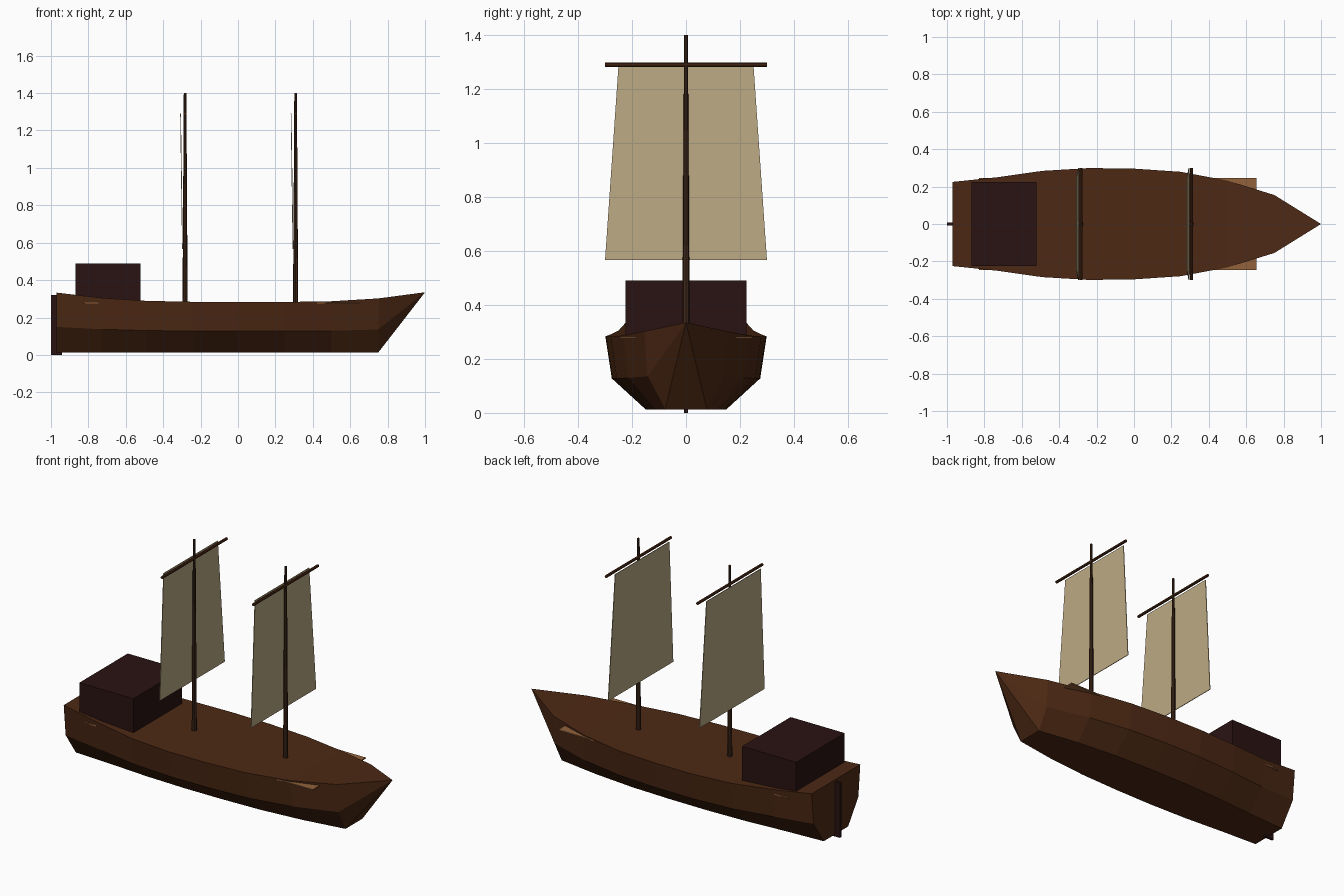
import bpy, bmesh, math

if "Cube" in bpy.data.objects:
    bpy.data.objects.remove(bpy.data.objects["Cube"])

def material(name, rgb):
    m = bpy.data.materials.new(name)
    m.diffuse_color = (*rgb, 1)
    m.use_nodes = True
    m.node_tree.nodes["Principled BSDF"].inputs["Base Color"].default_value = m.diffuse_color
    return m

HULL = material("hull brown", (0.074, 0.022, 0.007))
MAST = material("mast brown", (0.050, 0.020, 0.009))
DARK = material("dark red brown", (0.023, 0.006, 0.006))
RAIL = material("light wood", (0.29, 0.12, 0.045))
SAIL = material("sail canvas", (0.50, 0.40, 0.23))

def finish(bm, name, mat):
    bmesh.ops.recalc_face_normals(bm, faces=bm.faces)
    me = bpy.data.meshes.new(name)
    bm.to_mesh(me)
    bm.free()
    me.materials.append(mat)
    ob = bpy.data.objects.new(name, me)
    bpy.context.collection.objects.link(ob)
    return ob

def box(name, mat, lo, hi):
    bm = bmesh.new()
    bmesh.ops.create_cube(bm, size=1)
    for v in bm.verts:
        v.co = [(a + b) / 2 + c * (b - a) for a, b, c in zip(lo, hi, v.co)]
    return finish(bm, name, mat)

def pole(name, mat, loc, r1, r2, length, rot=(0, 0, 0)):
    bpy.ops.mesh.primitive_cone_add(vertices=8, radius1=r1, radius2=r2,
                                    depth=length, location=loc, rotation=rot)
    ob = bpy.context.object
    ob.name = name
    ob.data.materials.append(mat)
    return ob

# Hull: stations of (x, half width, deck height), lofted to a pointed bow
stations = [(-0.97, 0.225, 0.333), (-0.73, 0.25, 0.305), (-0.49, 0.284, 0.289),
            (-0.24, 0.299, 0.284), (0.0, 0.296, 0.283), (0.25, 0.279, 0.283),
            (0.5, 0.232, 0.287), (0.75, 0.155, 0.302)]
bm = bmesh.new()
rings = []
for x, w, z in stations:
    half = [(w, z), (w * 0.92, z * 0.45), (w * 0.5, 0.013)]
    pts = half + [(-y, h) for y, h in reversed(half)]
    rings.append([bm.verts.new((x, y, h)) for y, h in pts])
for a, b in zip(rings, rings[1:]):
    for i in range(6):
        j = (i + 1) % 6
        bm.faces.new((a[i], a[j], b[j], b[i]))
bm.faces.new(rings[0])
tip = bm.verts.new((1.0, 0, 0.335))
for i in range(6):
    bm.faces.new((rings[-1][i], rings[-1][(i + 1) % 6], tip))
finish(bm, "hull", HULL)

# Stern cabin and rudder
box("cabin", DARK, (-0.87, -0.224, 0.28), (-0.52, 0.224, 0.49))
box("rudder", DARK, (-1.0, -0.007, 0.0), (-0.94, 0.007, 0.32))

# Side rails, mostly sunk in the hull and showing at bow and stern
for side, s in (("left", 1), ("right", -1)):
    ys = sorted((0.18 * s, 0.245 * s))
    box(side + "_rail", RAIL, (-0.83, ys[0], 0.275), (0.655, ys[1], 0.2815))

# Masts with yards and square sails hanging just aft
for label, x in (("main", -0.283), ("fore", 0.308)):
    pole(label + "_mast", MAST, (x, 0, 0.83), 0.014, 0.007, 1.14)
    pole(label + "_yard", HULL, (x, 0, 1.29), 0.008, 0.008, 0.6, (math.pi / 2, 0, 0))
    bm = bmesh.new()
    bmesh.ops.create_cube(bm, size=1)
    for v in bm.verts:
        top = v.co.z > 0
        v.co = (x + v.co.x * 0.004 - (0.024 if top else 0.014),
                v.co.y * (0.5 if top else 0.6), 1.29 if top else 0.567)
    finish(bm, label + "_sail", SAIL)
